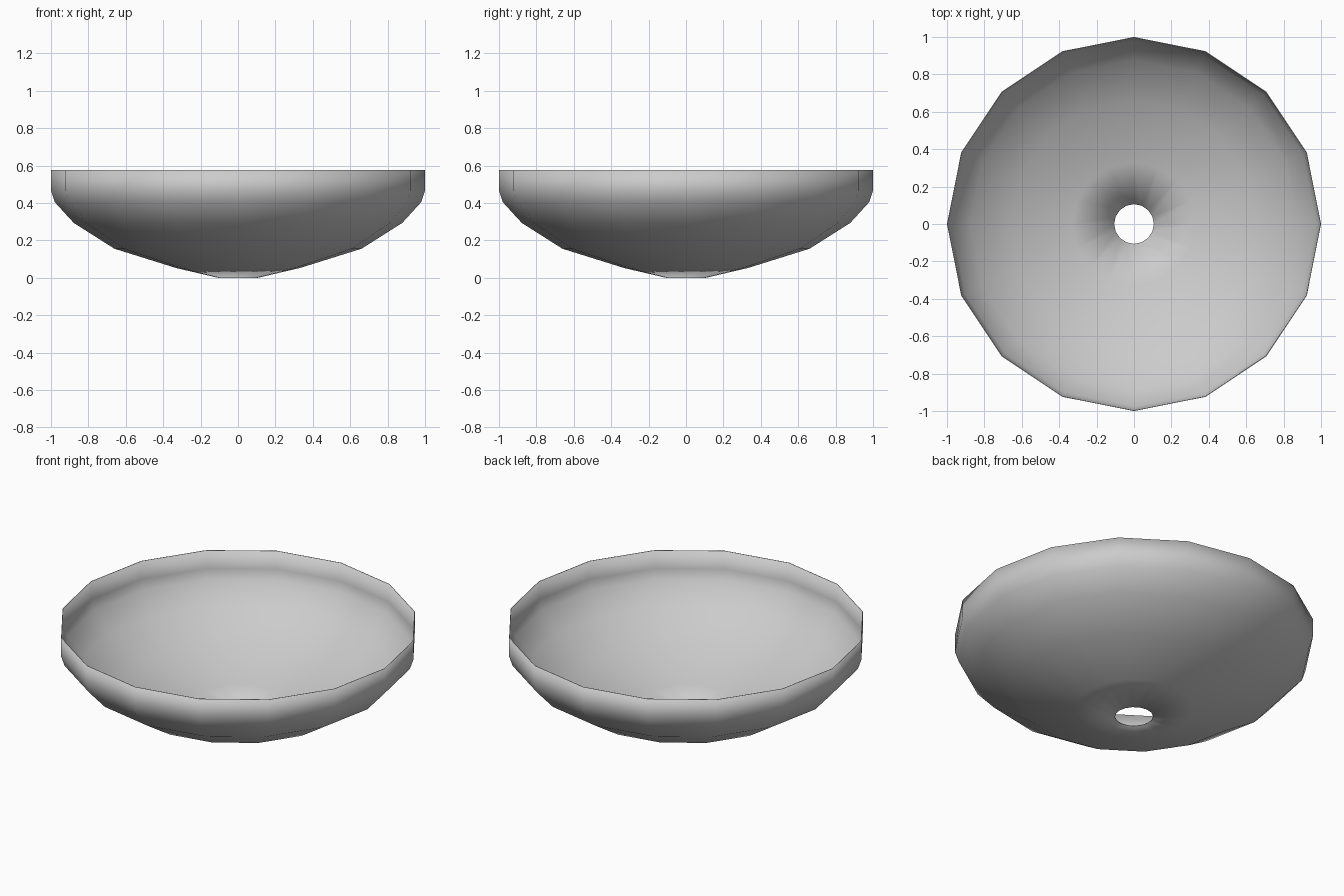
import bpy, bmesh, math

if "Cube" in bpy.data.objects:
    bpy.data.objects.remove(bpy.data.objects["Cube"])

SIDES = 16
# outer profile from drain hole to rim: (radius, height)
PROFILE = [(0.107, 0.0), (0.33, 0.052), (0.66, 0.155), (0.878, 0.293),
           (0.98, 0.405), (1.0, 0.465), (1.0, 0.577)]

# bowl wall: 16-sided rings joined by quads, open at the hole and the rim
bm = bmesh.new()
rings = []
for r, z in PROFILE:
    rings.append([bm.verts.new((r * math.cos(2 * math.pi * i / SIDES),
                                r * math.sin(2 * math.pi * i / SIDES), z))
                  for i in range(SIDES)])
for a, b in zip(rings, rings[1:]):
    for i in range(SIDES):
        j = (i + 1) % SIDES
        # winding makes the normals point outward
        f = bm.faces.new((a[i], a[j], b[j], b[i]))
        f.smooth = True

mesh = bpy.data.meshes.new("bowl")
bm.to_mesh(mesh)
bm.free()
bowl = bpy.data.objects.new("bowl", mesh)
bpy.context.collection.objects.link(bowl)

# thin shell, thickened inward
shell = bowl.modifiers.new("thin_wall", 'SOLIDIFY')
shell.thickness = 0.004
shell.offset = -1
